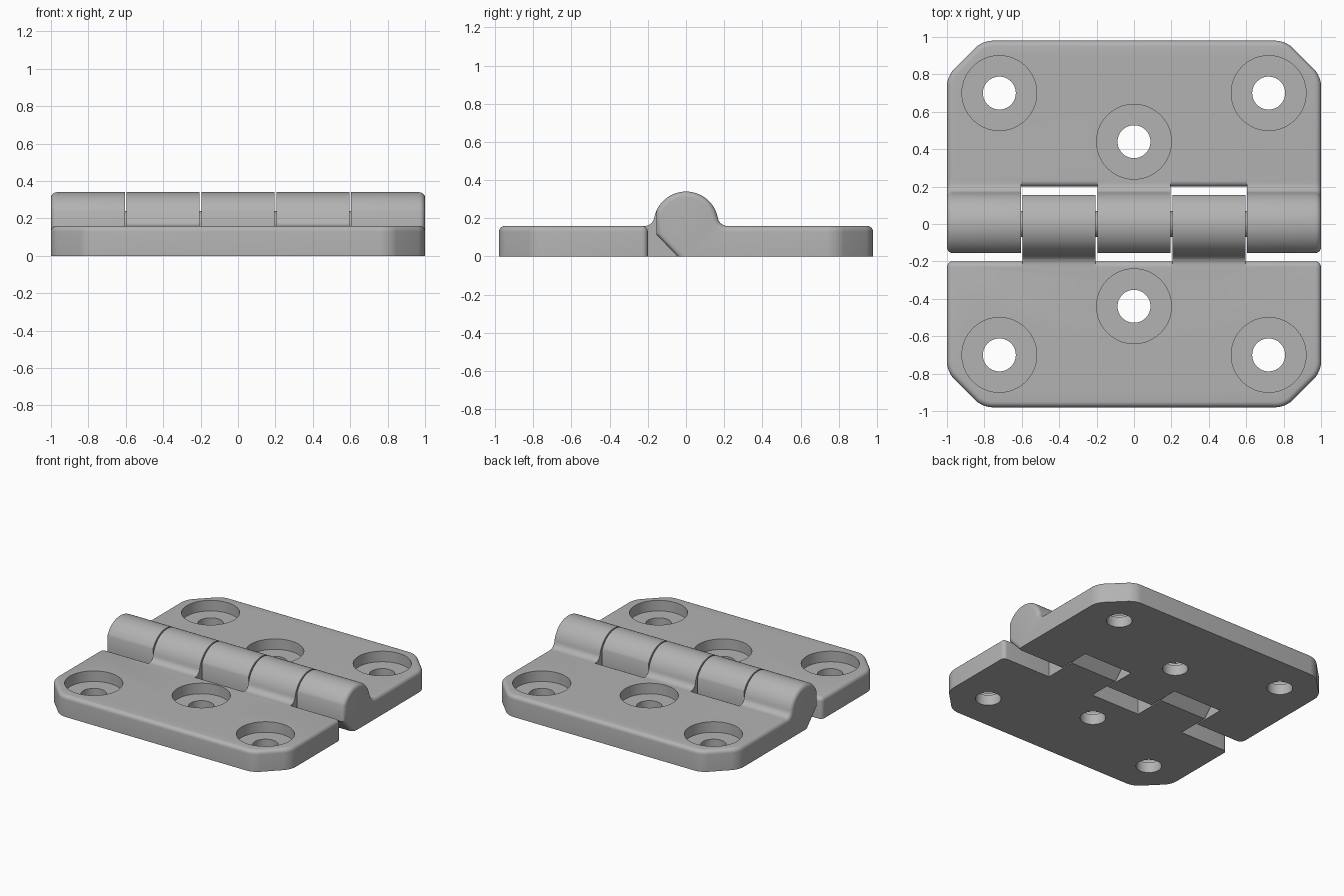
import bpy, bmesh
from math import pi, sin, cos, atan2, radians
from mathutils import Matrix, Vector

cube = bpy.data.objects.get("Cube")
if cube:
    bpy.data.objects.remove(cube, do_unlink=True)

steel = bpy.data.materials.new("grey_metal")
steel.use_nodes = True
GREY = (0.45, 0.45, 0.45, 1)
steel.diffuse_color = GREY
steel.node_tree.nodes["Principled BSDF"].inputs["Base Color"].default_value = GREY

THICK = 0.16      # plate thickness
RADIUS = 0.17     # barrel radius, also the height of its axis
ROUND = 0.03      # edge rounding
FILLET = 0.05     # barrel to plate fillet


def new_object(name, bm):
    bmesh.ops.recalc_face_normals(bm, faces=bm.faces)
    mesh = bpy.data.meshes.new(name)
    bm.to_mesh(mesh)
    bm.free()
    mesh.materials.append(steel)
    obj = bpy.data.objects.new(name, mesh)
    bpy.context.collection.objects.link(obj)
    return obj


def prism(points, direction):
    bm = bmesh.new()
    face = bm.faces.new([bm.verts.new(p) for p in points])
    new = bmesh.ops.extrude_face_region(bm, geom=[face])["geom"]
    bmesh.ops.translate(bm, vec=direction, verts=[v for v in new if isinstance(v, bmesh.types.BMVert)])
    bmesh.ops.recalc_face_normals(bm, faces=bm.faces)
    return bm


def bevel(bm, rule, offset, segments):
    edges = [e for e in bm.edges if rule(e.verts[0].co, e.verts[1].co)]
    bmesh.ops.bevel(bm, geom=edges, offset=offset, segments=segments,
                    affect='EDGES', profile=0.5, clamp_overlap=True)


def combine(obj, other, operation):
    mod = obj.modifiers.new(operation.lower(), 'BOOLEAN')
    mod.operation, mod.solver, mod.object = operation, 'EXACT', other
    bpy.ops.object.select_all(action='DESELECT')
    bpy.context.view_layer.objects.active = obj
    obj.select_set(True)
    bpy.ops.object.modifier_apply(modifier=mod.name)
    bpy.data.objects.remove(other, do_unlink=True)


def smooth(obj):
    bpy.ops.object.select_all(action='DESELECT')
    bpy.context.view_layer.objects.active = obj
    obj.select_set(True)
    bpy.ops.object.shade_smooth_by_angle(angle=radians(30))


# Flat plate with clipped rear corners and rounded upper edges
def make_plate():
    outline = [(-1, 0.2), (1, 0.2), (1, 0.79), (0.81, 0.98), (-0.81, 0.98), (-1, 0.79)]
    bm = prism([(x, y, 0) for x, y in outline], (0, 0, THICK))
    upright = lambda a, b: abs(a.z - b.z) > 0.1
    bevel(bm, lambda a, b: upright(a, b) and a.y > 0.5, 0.05, 6)
    bevel(bm, lambda a, b: min(a.z, b.z) > 0.15 or (upright(a, b) and a.y < 0.5), ROUND, 5)
    return new_object("plate", bm)


# Barrel section: flat front, lower chamfer, round top, fillet onto the plate
def knuckle_profile():
    reach = RADIUS + FILLET
    cz = THICK + FILLET
    cy = (reach ** 2 - (cz - RADIUS) ** 2) ** 0.5
    touch = atan2(cz - RADIUS, cy)
    start = pi - atan2(0.07, 0.155)
    pts = [(0.25, 0), (-0.045, 0), (-0.155, 0.115)]
    for i in range(33):
        a = start + (touch - start) * i / 32
        pts.append((RADIUS * cos(a), RADIUS + RADIUS * sin(a)))
    for i in range(1, 9):
        a = pi + touch + (pi / 2 - touch) * i / 8
        pts.append((cy + FILLET * cos(a), cz + FILLET * sin(a)))
    return pts + [(0.25, THICK)]


def make_knuckle(x0, x1):
    bm = prism([(x0, y, z) for y, z in knuckle_profile()], (x1 - x0, 0, 0))

    def outer_rim(a, b):
        on_end = abs(a.x) > 0.999 and abs(b.x) > 0.999 and abs(a.x - b.x) < 0.01
        return on_end and max(a.z, b.z) > 0.01 and min(a.y, b.y) < 0.249
    bevel(bm, outer_rim, ROUND, 5)
    return new_object("knuckle", bm)


# Cylinders at the three screw positions
def make_bores(radius, z0, z1):
    bm = bmesh.new()
    for x, y in ((-0.72, 0.7), (0.72, 0.7), (0, 0.44)):
        bmesh.ops.create_cone(bm, cap_ends=True, segments=64, radius1=radius, radius2=radius,
                              depth=z1 - z0, matrix=Matrix.Translation((x, y, (z0 + z1) / 2)))
    return new_object("bore_cutter", bm)


def make_leaf(name, spans, turn):
    leaf = make_plate()
    leaf.name = name
    for span in spans:
        combine(leaf, make_knuckle(*span), 'UNION')
    combine(leaf, make_bores(0.2, 0.08, 0.3), 'DIFFERENCE')
    combine(leaf, make_bores(0.088, -0.1, 0.3), 'DIFFERENCE')
    leaf.data.transform(Matrix.Rotation(turn, 4, 'Z'))
    smooth(leaf)


make_leaf("back_leaf", [(-1, -0.605), (-0.195, 0.195), (0.605, 1)], 0)
make_leaf("front_leaf", [(-0.595, -0.205), (0.205, 0.595)], pi)

# Pin through the barrel
bm = bmesh.new()
bmesh.ops.create_cone(bm, cap_ends=True, segments=48, radius1=0.07, radius2=0.07, depth=1.8,
                      matrix=Matrix.Translation((0, 0, RADIUS)) @ Matrix.Rotation(pi / 2, 4, 'Y'))
smooth(new_object("hinge_pin", bm))
